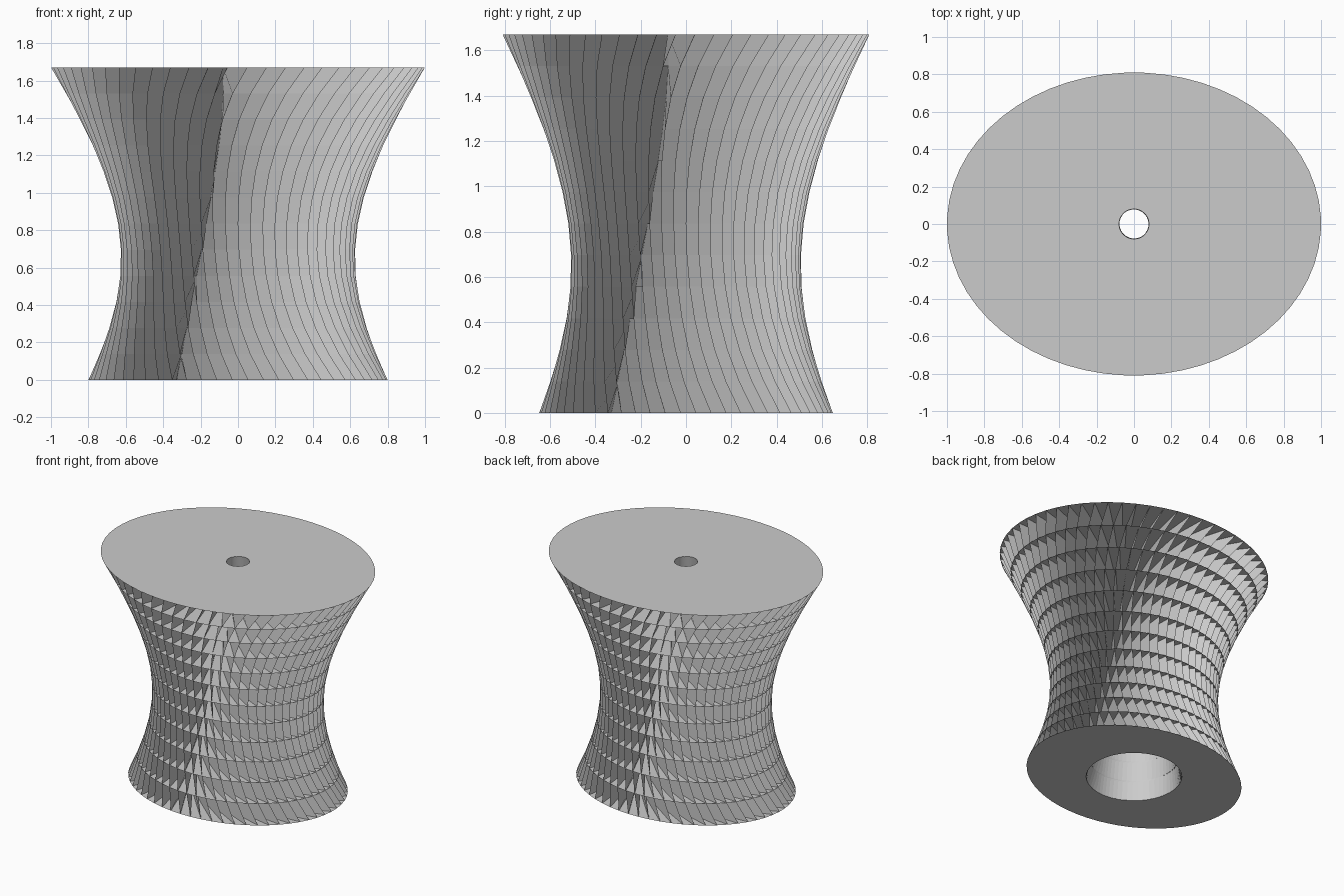
import bpy
import bmesh
import math

cube = bpy.data.objects.get("Cube")
if cube:
    bpy.data.objects.remove(cube, do_unlink=True)

HEIGHT = 1.67
BANDS = 12
SIDES = 60
SQUASH = 0.81

grey = bpy.data.materials.new("light_grey")
grey.use_nodes = True
colour = (0.6, 0.6, 0.6, 1)
grey.diffuse_color = colour
grey.node_tree.nodes["Principled BSDF"].inputs["Base Color"].default_value = colour


def outer_radius(t):
    """Waisted body profile."""
    return math.hypot(0.8 * (1 - t), t)


def inner_radius(t):
    """Tapering bore through the middle."""
    return math.hypot(0.33 * (1 - t), 0.08 * t)


def swirl(t):
    """Rotation of the cells with height."""
    return math.radians(22) * (t * HEIGHT - 0.85) ** 2


def outer_point(t, angle):
    r, a = outer_radius(t), angle + swirl(t)
    return (r * math.cos(a), SQUASH * r * math.sin(a), t * HEIGHT)


def inner_point(t, angle, lag=0.0):
    r, a = inner_radius(t), angle + swirl(t) - lag
    return (r * math.cos(a), r * math.sin(a), t * HEIGHT)


def fin_lag(t):
    """Angle that makes a fin touch the bore as a tangent."""
    return math.acos(inner_radius(t) / (0.9 * outer_radius(t)))


def add_object(name, quads):
    bm = bmesh.new()
    for quad in quads:
        bm.faces.new([bm.verts.new(p) for p in quad])
    bmesh.ops.remove_doubles(bm, verts=bm.verts, dist=0.0001)
    mesh = bpy.data.meshes.new(name)
    bm.to_mesh(mesh)
    bm.free()
    mesh.materials.append(grey)
    obj = bpy.data.objects.new(name, mesh)
    bpy.context.collection.objects.link(obj)
    # Two thin skins so each sheet faces both ways
    skin = obj.modifiers.new("sheet", "SOLIDIFY")
    skin.thickness = 0.002
    skin.offset = 0
    skin.use_rim = False
    return obj


levels = [k / BANDS for k in range(BANDS + 1)]
angles = [math.tau * i / SIDES for i in range(SIDES + 1)]

# Flat ring-shaped plates, including the top and bottom caps
plates = []
for t in levels:
    for a, b in zip(angles, angles[1:]):
        plates.append((inner_point(t, a), outer_point(t, a),
                       outer_point(t, b), inner_point(t, b)))
add_object("ring_plates", plates)

# Upright swirling fins between the plates
fins = []
for low, high in zip(levels, levels[1:]):
    for a in angles[:-1]:
        fins.append((outer_point(low, a), outer_point(high, a),
                     inner_point(high, a, fin_lag(high)),
                     inner_point(low, a, fin_lag(low))))
add_object("swirl_fins", fins)
